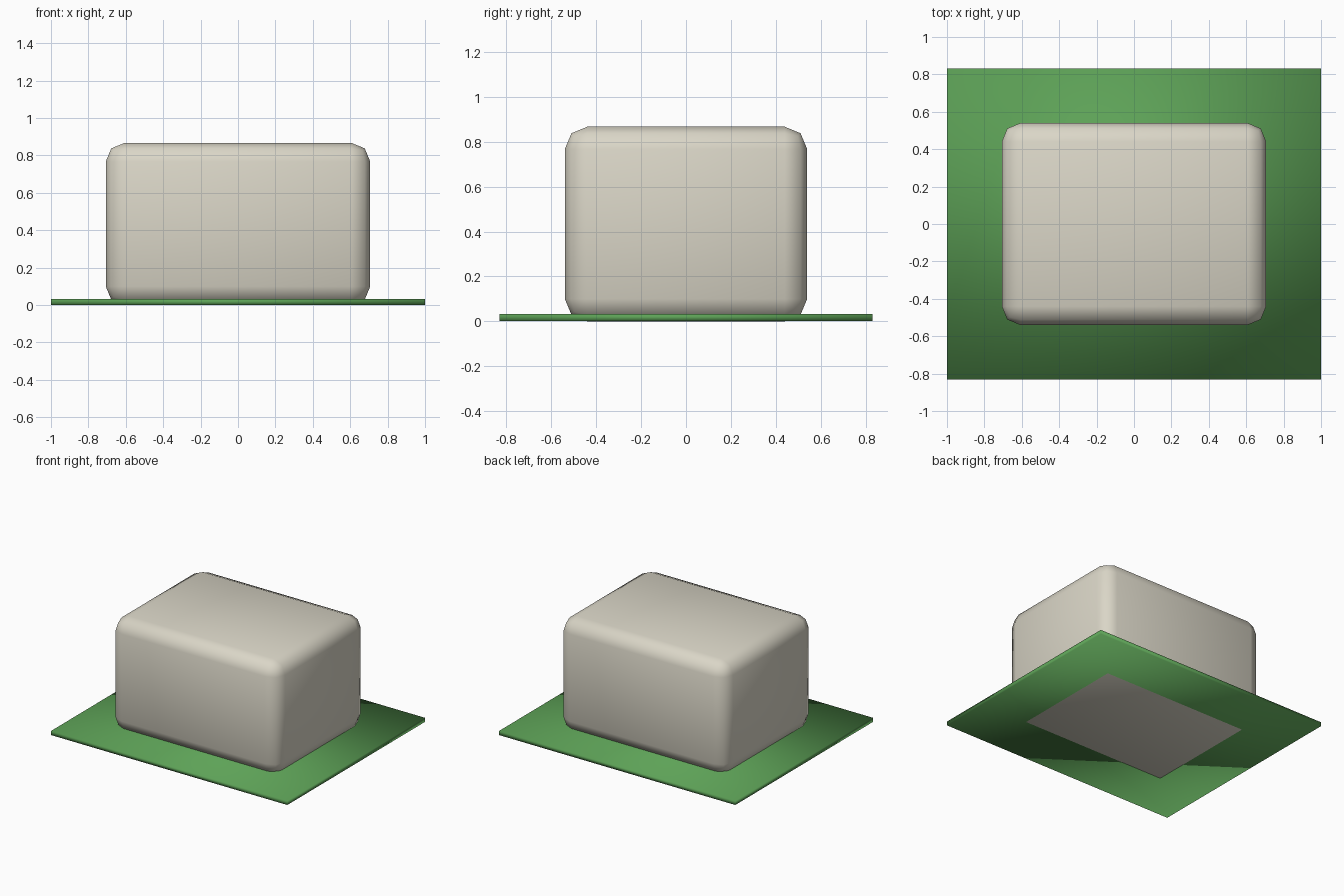
import bpy

default = bpy.data.objects.get("Cube")
if default:
    bpy.data.objects.remove(default, do_unlink=True)


def make_material(name, colour):
    mat = bpy.data.materials.new(name)
    mat.use_nodes = True
    mat.diffuse_color = colour
    mat.node_tree.nodes["Principled BSDF"].inputs["Base Color"].default_value = colour
    return mat


def make_box(name, size, bottom, mat):
    """Smooth-shaded box centred on the origin, resting on the given height."""
    bpy.ops.mesh.primitive_cube_add(size=1, location=(0, 0, bottom + size[2] / 2))
    obj = bpy.context.object
    obj.name = name
    obj.scale = size
    bpy.ops.object.transform_apply(location=False, rotation=False, scale=True)
    bpy.ops.object.shade_smooth()
    obj.data.materials.append(mat)
    return obj


stone = make_material("warm grey stone", (0.70, 0.67, 0.57, 1))
grass = make_material("grass green", (0.11, 0.36, 0.095, 1))

# Thin ground slab, a hair above the underside of the block
make_box("ground_slab", (2.0, 1.664, 0.032), 0.001, grass)

# Block with rounded edges, set into the slab
block = make_box("rounded_block", (1.414, 1.08, 0.867), 0.0, stone)
bevel = block.modifiers.new("rounded_edges", 'BEVEL')
bevel.width = 0.1
bevel.segments = 2
bevel.limit_method = 'NONE'
